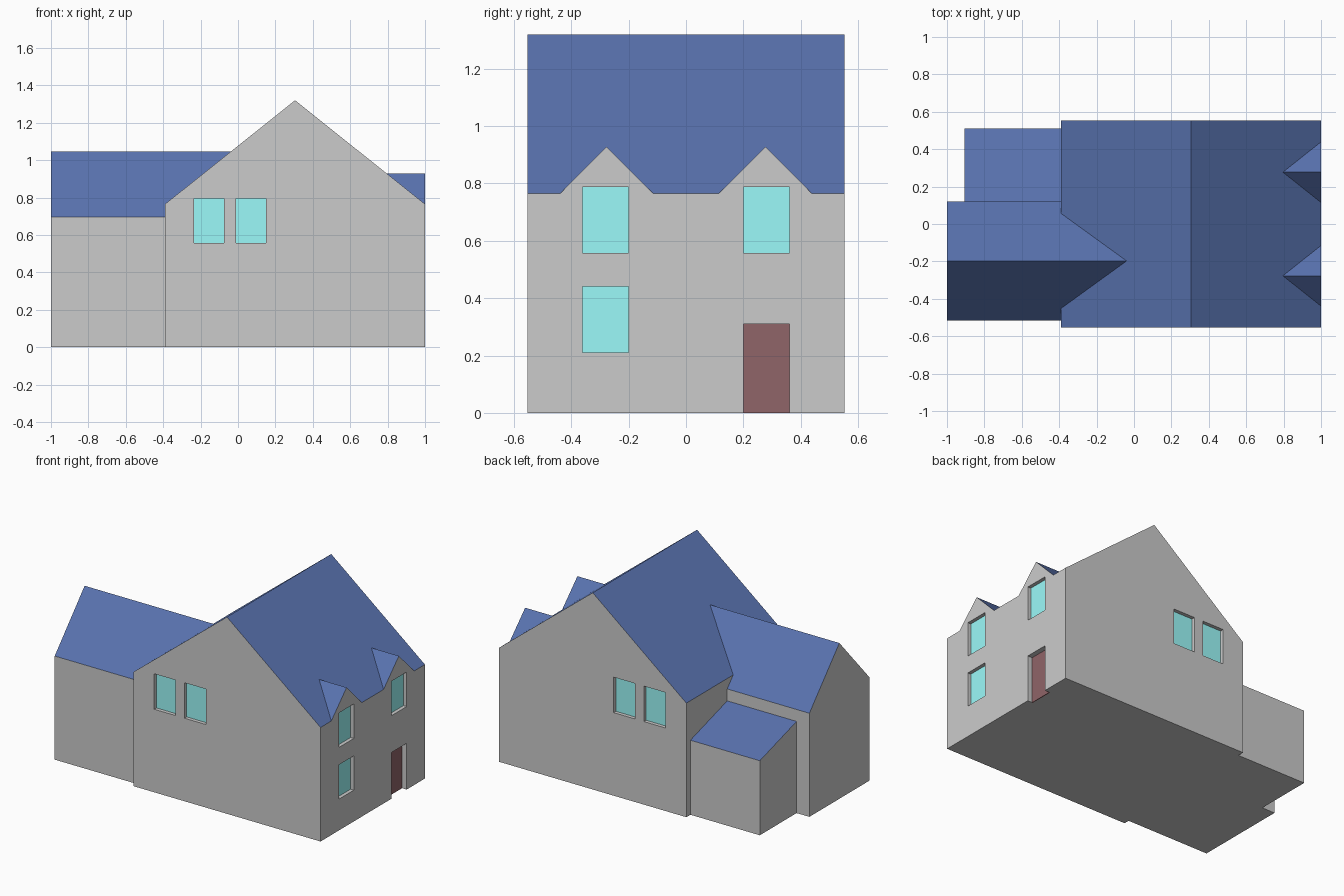
import bpy, bmesh

if "Cube" in bpy.data.objects:
    bpy.data.objects.remove(bpy.data.objects["Cube"])


def material(name, rgb):
    m = bpy.data.materials.new(name)
    m.diffuse_color = (*rgb, 1)
    m.use_nodes = True
    m.node_tree.nodes["Principled BSDF"].inputs["Base Color"].default_value = m.diffuse_color
    return m


WALL = material("wall", (0.8, 0.8, 0.8))
ROOF = material("roof", (0.10, 0.17, 0.43))
GLASS = material("glass", (0.33, 0.95, 0.95))
DOOR = material("door", (0.28, 0.13, 0.14))


def shell(name, faces):
    """Welded closed shell from face outlines; sloping faces get the roof colour."""
    bm = bmesh.new()
    for f in faces:
        bm.faces.new([bm.verts.new(p) for p in f])
    bmesh.ops.remove_doubles(bm, verts=bm.verts, dist=1e-4)
    bmesh.ops.recalc_face_normals(bm, faces=bm.faces)
    for f in bm.faces:
        f.material_index = int(0.1 < f.normal.z < 0.99)
    return finish(name, bm, [WALL, ROOF])


def finish(name, bm, mats):
    me = bpy.data.meshes.new(name)
    bm.to_mesh(me)
    bm.free()
    for m in mats:
        me.materials.append(m)
    ob = bpy.data.objects.new(name, me)
    bpy.context.collection.objects.link(ob)
    return ob


def add_box(bm, lo, hi):
    vs = bmesh.ops.create_cube(bm, size=1)["verts"]
    for v in vs:
        v.co = [(a + b) / 2 + c * (b - a) for a, b, c in zip(lo, hi, v.co)]


# Main house: gable prism whose right wall rises into two flush dormers
L, R, D, E = -0.39, 1.0, 0.553, 0.765
RX, RZ = 0.305, 1.32
DY, DW, DZ = 0.277, 0.162, 0.928
DX = R - (DZ - E) * (R - RX) / (RZ - E)
eave = [(R, D, E)]
notch = [(R, D, E)]
dormers = []
for c in (DY, -DY):
    a, p, b, t = (R, c + DW, E), (R, c, DZ), (R, c - DW, E), (DX, c, DZ)
    eave += [a, p, b]
    notch += [a, t, b]
    dormers += [[a, p, t], [p, b, t]]
eave.append((R, -D, E))
notch.append((R, -D, E))
faces = dormers + [
    [(R, -D, 0), (R, D, 0)] + eave,
    notch + [(RX, -D, RZ), (RX, D, RZ)],
    [(L, -D, E), (L, D, E), (RX, D, RZ), (RX, -D, RZ)],
    [(L, -D, 0), (L, D, 0), (L, D, E), (L, -D, E)],
    [(L, -D, 0), (R, -D, 0), (R, D, 0), (L, D, 0)],
]
for y in (-D, D):
    faces.append([(L, y, 0), (R, y, 0), (R, y, E), (RX, y, RZ), (L, y, E)])
house = shell("main_house", faces)

# Side wing with its ridge running into the main roof
W, Y0, Y1, WE, WZ = -1.0, -0.515, 0.12, 0.695, 1.045
WC = (Y0 + Y1) / 2
k = (WZ - E) / (WZ - WE) * (Y1 - Y0) / 2
tip = (L + (WZ - E) * (RX - L) / (RZ - E), WC, WZ)
v0, v1 = (L, WC - k, E), (L, WC + k, E)
faces = [
    [(W, Y0, 0), (W, Y1, 0), (W, Y1, WE), (W, WC, WZ), (W, Y0, WE)],
    [(L, Y0, 0), (L, Y1, 0), (L, Y1, WE), v1, v0, (L, Y0, WE)],
    [v0, v1, tip],
    [(W, Y0, 0), (L, Y0, 0), (L, Y1, 0), (W, Y1, 0)],
]
for y, v in ((Y0, v0), (Y1, v1)):
    faces.append([(W, y, 0), (L, y, 0), (L, y, WE), (W, y, WE)])
    faces.append([(W, y, WE), (L, y, WE), v, tip, (W, WC, WZ)])
shell("side_wing", faces)

# Lean-to behind the wing
X0, B, HI, LO = -0.905, 0.51, 0.615, 0.50
ends = [[(x, Y1, 0), (x, B, 0), (x, B, LO), (x, Y1, HI)] for x in (X0, L)]
sides = [[ends[0][i], ends[0][(i + 1) % 4], ends[1][(i + 1) % 4], ends[1][i]]
         for i in range(4)]
shell("lean_to", ends + sides)

# Recessed windows and door: cutters and thin panes
cut, glass, door = bmesh.new(), bmesh.new(), bmesh.new()
CUT, PANE = 0.03, 0.006


def right_opening(pane, y, z0, z1, depth, sill):
    add_box(cut, (R - depth, y - 0.08, z0 - sill), (R + 0.05, y + 0.08, z1))
    add_box(pane, (R - depth - 0.005, y - 0.08, z0), (R - depth + PANE, y + 0.08, z1))


for y, z0, z1 in ((-0.28, 0.21, 0.44), (-0.28, 0.557, 0.788), (0.28, 0.557, 0.788)):
    right_opening(glass, y, z0, z1, CUT, 0)
right_opening(door, 0.28, 0, 0.31, 0.04, 0.05)
for s in (-1, 1):
    for x in (-0.155, 0.07):
        for bm, a, b in ((cut, D - CUT, D + 0.05), (glass, D - CUT - 0.005, D - CUT + PANE)):
            lo, hi = sorted((s * a, s * b))
            add_box(bm, (x - 0.08, lo, 0.557), (x + 0.08, hi, 0.795))
finish("window_panes", glass, [GLASS])
finish("front_door", door, [DOOR])
cutter = finish("opening_cutter", cut, [WALL])
cutter.hide_render = True

mod = house.modifiers.new("openings", "BOOLEAN")
mod.operation = "DIFFERENCE"
mod.solver = "EXACT"
mod.object = cutter
bpy.context.view_layer.objects.active = house
house.select_set(True)
bpy.ops.object.modifier_apply(modifier=mod.name)
bpy.data.objects.remove(cutter)
